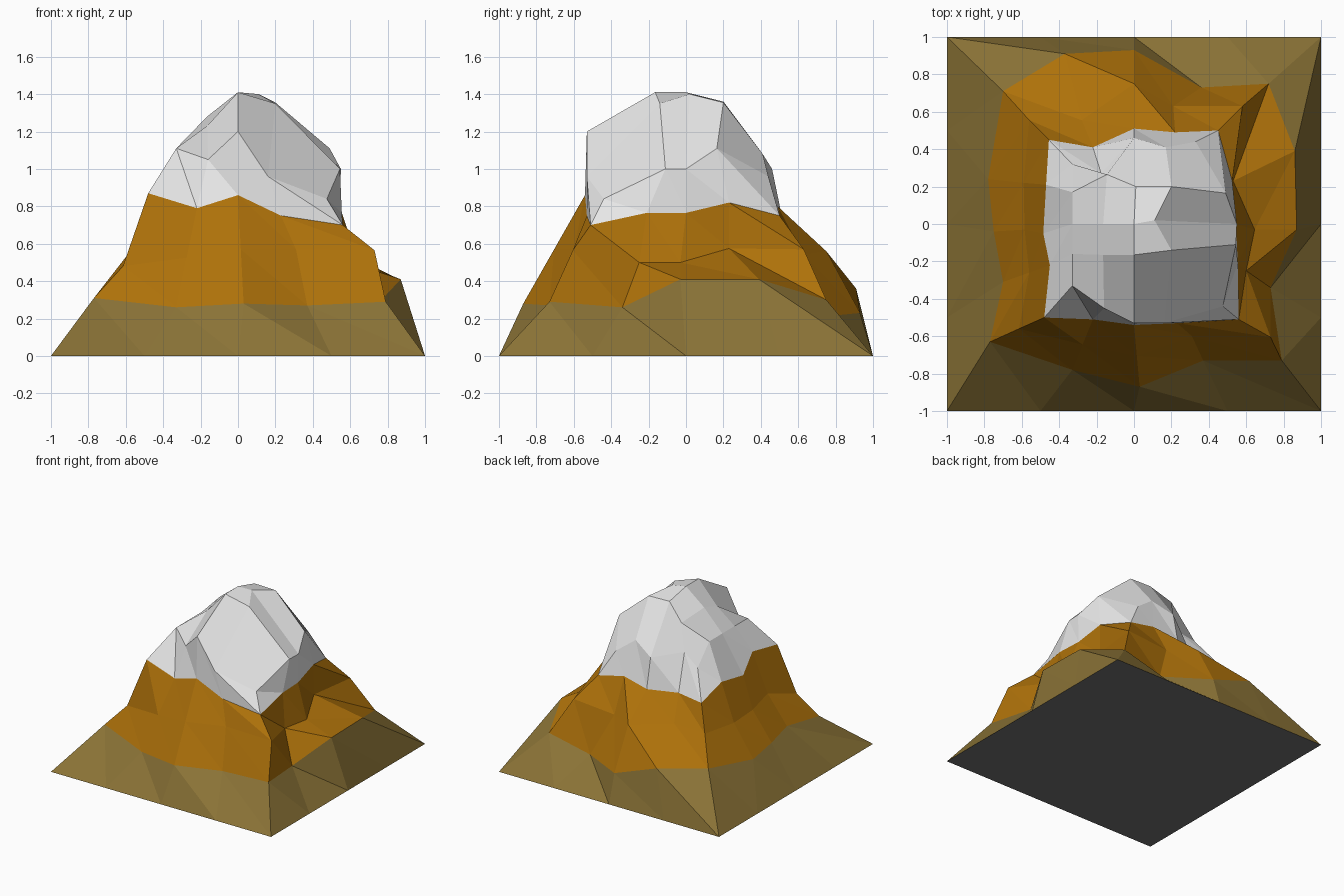
import bpy, bmesh
from mathutils import Vector

if "Cube" in bpy.data.objects:
    bpy.data.objects.remove(bpy.data.objects["Cube"])


def material(name, rgb):
    m = bpy.data.materials.new(name)
    m.diffuse_color = (*rgb, 1)
    m.use_nodes = True
    m.node_tree.nodes["Principled BSDF"].inputs["Base Color"].default_value = m.diffuse_color
    return m


OLIVE = material("olive grass", (0.255, 0.17, 0.037))
ORANGE = material("orange earth", (0.42, 0.165, 0.003))
SNOW = material("pale snow", (0.8, 0.8, 0.8))
GREY = material("grey underside", (0.16, 0.16, 0.16))


def ring(*sides):
    """Sixteen points: four per side in the order front, right, back, left."""
    return [Vector(p) for side in sides for p in side]


def square_ring(r, z):
    side = [(-r + r * i / 2, -r) for i in range(4)]
    pts = []
    for _ in range(4):
        pts += [Vector((x, y, z)) for x, y in side]
        side = [(-y, x) for x, y in side]
    return pts


# Olive / orange border
foot = ring(
    [(-.77, -.63, .31), (-.33, -.78, .26), (.03, -.87, .28), (.37, -.73, .27)],
    [(.79, -.73, .29), (.73, -.34, .26), (.87, -.03, .41), (.86, .39, .41)],
    [(.72, .75, .30), (.36, .73, .21), (0, .93, .23), (-.37, .91, .36)],
    [(-.70, .71, .37), (-.78, .24, .29), (-.75, -.04, .31), (-.70, -.31, .33)])

# Snow line
snowline = ring(
    [(-.48, -.50, .87), (-.22, -.51, .79), (0, -.54, .86), (.23, -.53, .75)],
    [(.56, -.51, .70), (.555, -.21, .765), (.545, 0, .765), (.525, .23, .82)],
    [(.45, .50, .75), (.22, .49, .80), (0, .51, .76), (-.22, .41, .75)],
    [(-.455, .45, .745), (-.47, .21, .83), (-.485, -.05, .79), (-.45, -.22, .91)])

# Rock ledge: halfway between the two, with the carved spots moved
ledge = [(a + b) / 2 for a, b in zip(foot, snowline)]
for i, p in {0: (-.615, -.56, .48), 3: (.31, -.60, .57), 4: (.73, -.605, .565),
             5: (.60, -.25, .50), 6: (.645, -.03, .50), 7: (.53, .23, .575),
             8: (.58, .63, .57), 9: (.21, .63, .54), 10: (0, .75, .56),
             11: (-.28, .555, .57), 12: (-.56, .555, .56), 13: (-.59, .22, .53),
             14: (-.585, -.03, .54), 15: (-.56, -.26, .58)}.items():
    ledge[i] = Vector(p)

# Snow shoulder
shoulder = ring(
    [(-.33, -.33, 1.11), (-.16, -.45, 1.05), (0, -.53, 1.20), (.16, -.53, .96)],
    [(.475, -.44, .84), (.545, -.11, 1.0), (.55, 0, 1.0), (.49, .165, 1.11)],
    [(.33, .44, .96), (.17, .41, 1.08), (0, .46, 1.0), (-.175, .27, 1.02)],
    [(-.33, .32, .95), (-.33, .17, 1.11), (-.33, 0, 1.11), (-.33, -.16, 1.11)])

# Summit ring (eight points) and peak
summit = [Vector(p) for p in (
    (-.165, -.165, 1.23), (0, -.165, 1.41), (.20, -.14, 1.35), (.11, .02, 1.40),
    (.20, .20, 1.355), (.01, .20, 1.36), (-.145, .265, 1.25), (-.165, 0, 1.28))]
peak = Vector((0, 0, 1.41))


def bridge(bm, low, high):
    n = len(low)
    for i in range(n):
        j = (i + 1) % n
        bm.faces.new((low[i], low[j], high[i]))
        bm.faces.new((low[j], high[j], high[i]))


def add_ring(bm, pts):
    return [bm.verts.new(p) for p in pts]


def finish(bm, name, mats):
    me = bpy.data.meshes.new(name)
    bm.to_mesh(me)
    bm.free()
    for m in mats:
        me.materials.append(m)
    bpy.context.collection.objects.link(bpy.data.objects.new(name, me))


# Grassy foot with flat underside
bm = bmesh.new()
base = add_ring(bm, square_ring(1, 0))
bridge(bm, base, add_ring(bm, foot))
bm.faces.new(base[::-1]).material_index = 1
finish(bm, "grassy_foot", [OLIVE, GREY])

# Earth slopes
bm = bmesh.new()
mid = add_ring(bm, ledge)
bridge(bm, add_ring(bm, foot), mid)
bridge(bm, mid, add_ring(bm, snowline))
finish(bm, "earth_slopes", [ORANGE])

# Snow cap: shoulder ring steps in to the summit grid of four-sided cells
bm = bmesh.new()
outer = add_ring(bm, shoulder)
bridge(bm, add_ring(bm, snowline), outer)
inner = add_ring(bm, summit)
top = bm.verts.new(peak)
for s in range(4):
    o, k = 4 * s, 2 * s
    a, b, c = inner[k], inner[k + 1], inner[(k + 2) % 8]
    bm.faces.new((outer[o], outer[o + 1], a, outer[o - 1]))        # corner cell
    bm.faces.new((outer[o + 1], outer[o + 2], b, a))
    bm.faces.new((outer[o + 2], outer[o + 3], c, b))
    bm.faces.new((a, b, top, inner[k - 1]))                        # peak cell
finish(bm, "snow_cap", [SNOW])
